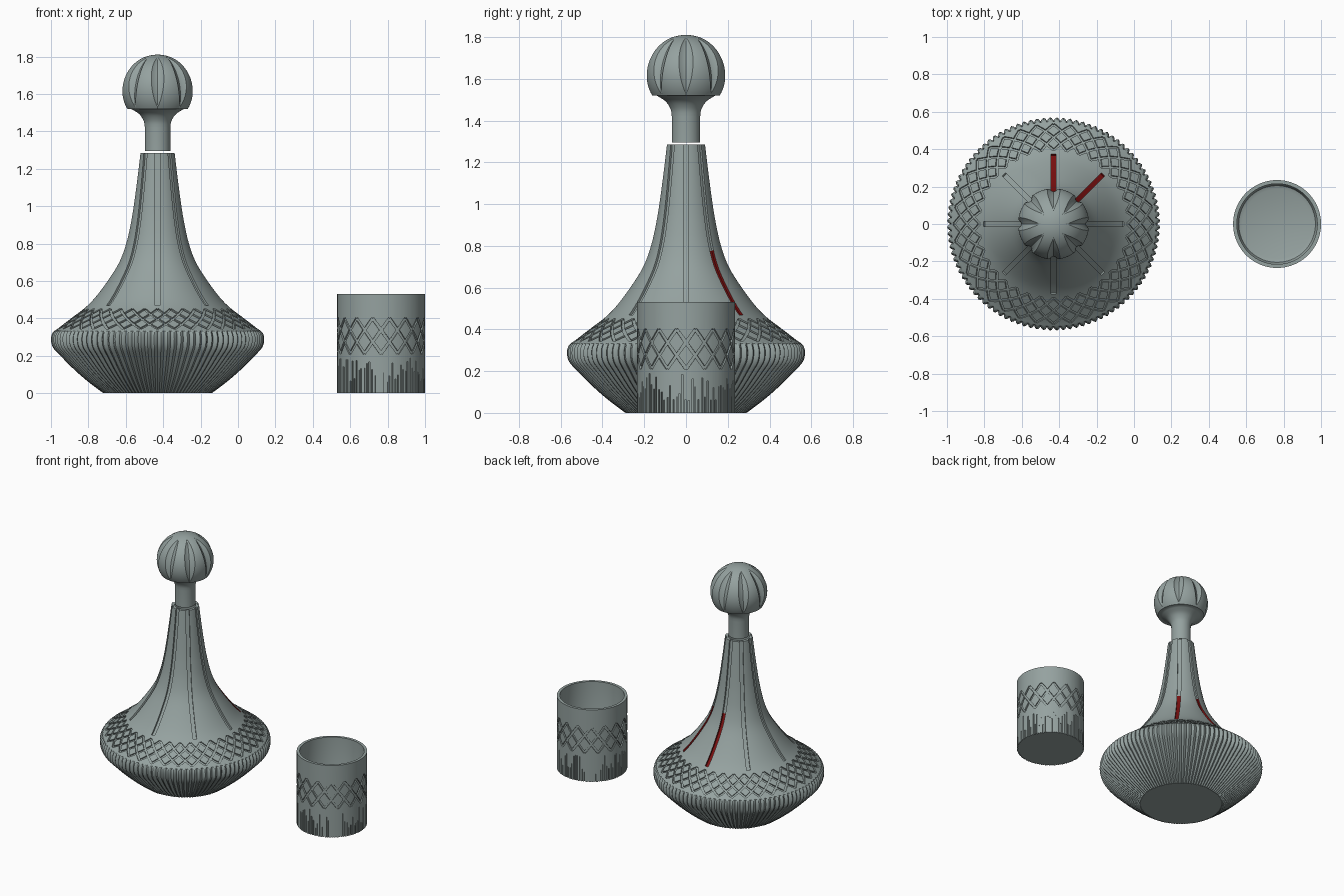
import bpy, bmesh, math, random
from mathutils import Vector

random.seed(4)
TAU = 2 * math.pi

cube = bpy.data.objects.get("Cube")
if cube:
    bpy.data.objects.remove(cube, do_unlink=True)


def material(name, color):
    m = bpy.data.materials.new(name)
    m.use_nodes = True
    m.diffuse_color = color
    m.node_tree.nodes["Principled BSDF"].inputs["Base Color"].default_value = color
    return m


MATERIALS = [material("grey_green", (0.30, 0.36, 0.35, 1)),
             material("dark_red", (0.20, 0.005, 0.005, 1))]


def make_object(name, bm, location):
    bmesh.ops.recalc_face_normals(bm, faces=bm.faces)
    mesh = bpy.data.meshes.new(name)
    bm.to_mesh(mesh)
    bm.free()
    for m in MATERIALS:
        mesh.materials.append(m)
    obj = bpy.data.objects.new(name, mesh)
    obj.location = location
    bpy.context.collection.objects.link(obj)
    return obj


def smooth_profile(pts, steps):
    """Catmull-Rom curve through (radius, height) points."""
    p = [Vector(q) for q in [pts[0]] + pts + [pts[-1]]]
    out = []
    for a, b, c, d in zip(p, p[1:], p[2:], p[3:]):
        for k in range(steps):
            t = k / steps
            v = 0.5 * (2 * b + (c - a) * t + (2 * a - 5 * b + 4 * c - d) * t * t
                       + (3 * b - a - 3 * c + d) * t ** 3)
            out.append((v.x, v.y))
    return out + [pts[-1]]


def lathe(name, profile, cols, location, place=None):
    """Closed turned solid; profile starts and ends on the axis."""
    place = place or (lambda r, z, j: (TAU * j / cols, r, z))
    bm = bmesh.new()
    rows = []
    for r, z in profile:
        if r < 1e-6:
            rows.append([bm.verts.new((0, 0, z))])
            continue
        ring = []
        for j in range(cols):
            a, rr, zz = place(r, z, j)
            ring.append(bm.verts.new((rr * math.cos(a), rr * math.sin(a), zz)))
        rows.append(ring)
    for low, high in zip(rows, rows[1:]):
        for j in range(cols):
            k = (j + 1) % cols
            if len(low) == 1:
                bm.faces.new((low[0], high[j], high[k]))
            elif len(high) == 1:
                bm.faces.new((low[j], low[k], high[0]))
            else:
                bm.faces.new((low[j], low[k], high[k], high[j]))
    return make_object(name, bm, location)


def add_bar(bm, radius_at, z0, z1, a0, a1, width, depth, steps, red_below=-1):
    """Square bar that follows the turned surface, used as a cutter."""
    def point(t):
        z, a = z0 + (z1 - z0) * t, a0 + (a1 - a0) * t
        r = radius_at(z)
        return Vector((r * math.cos(a), r * math.sin(a), z)), a, z

    rings = []
    for i in range(steps + 1):
        t = i / steps
        p, a, z = point(t)
        slope = (radius_at(z + 0.01) - radius_at(z - 0.01)) / 0.02
        normal = Vector((math.cos(a), math.sin(a), -slope)).normalized()
        along = point(t + 0.02)[0] - point(t - 0.02)[0]
        side = along.cross(normal).normalized() * width / 2
        rings.append([bm.verts.new(p + s * side + n * normal)
                      for s, n in ((-1, 0.01), (1, 0.01), (1, -depth), (-1, -depth))])
    faces = [bm.faces.new(rings[0]), bm.faces.new(rings[-1][::-1])]
    for low, high in zip(rings, rings[1:]):
        for j in range(4):
            k = (j + 1) % 4
            faces.append(bm.faces.new((low[j], low[k], high[k], high[j])))
    for f in faces:
        f.material_index = int(f.calc_center_median().z < red_below)


def carve(obj, bars):
    """Cut a set of bars, given as add_bar arguments, out of the object."""
    bm = bmesh.new()
    for bar in bars:
        add_bar(bm, *bar)
    cutter = make_object("groove_cutter", bm, obj.location)
    cutter.hide_render = True
    mod = obj.modifiers.new("grooves", "BOOLEAN")
    mod.operation, mod.solver, mod.object = "DIFFERENCE", "MANIFOLD", cutter
    graph = bpy.context.evaluated_depsgraph_get()
    result = bpy.data.meshes.new_from_object(obj.evaluated_get(graph))
    obj.modifiers.clear()
    obj.data = result
    bpy.data.objects.remove(cutter, do_unlink=True)


def lattice(obj, radius_at, z0, z1, count, periods, width, depth):
    for hand in (-1, 1):
        turn = hand * periods * TAU / count
        carve(obj, [(radius_at, z0, z1, TAU * i / count, TAU * i / count + turn,
                     width, depth, 8) for i in range(count)])


def finish(obj, angle):
    bpy.ops.object.select_all(action="DESELECT")
    obj.select_set(True)
    bpy.context.view_layer.objects.active = obj
    bpy.ops.object.shade_smooth_by_angle(angle=math.radians(angle))


# Decanter: ribbed bowl, lattice shoulder and fluted neck
BOTTLE = (-0.43, 0, 0)
RIBS = 100
outer = smooth_profile(
    [(0.29, 0), (0.37, 0.06), (0.445, 0.125), (0.515, 0.195), (0.56, 0.245),
     (0.57, 0.29), (0.56, 0.325), (0.527, 0.35), (0.46, 0.402), (0.39, 0.455),
     (0.335, 0.51), (0.267, 0.6), (0.205, 0.7), (0.168, 0.8), (0.145, 0.9),
     (0.128, 1.0), (0.108, 1.15), (0.092, 1.285)], 4)
cavity = [(0.07, 1.285), (0.085, 1.15), (0.105, 1.0), (0.14, 0.8), (0.23, 0.6),
          (0.36, 0.42), (0.5, 0.31), (0.5, 0.25), (0.26, 0.05), (0, 0.05)]


def bottle_radius(z):
    if z >= outer[-1][1]:
        return outer[-1][0]
    for (r0, za), (r1, zb) in zip(outer, outer[1:]):
        if z <= zb:
            return r0 + (r1 - r0) * (z - za) / (zb - za)


def ribbed(r, z, j):
    on_outside = r > bottle_radius(max(z, 0)) - 0.005
    fade = min(1, max(0, (0.337 - z) / 0.012)) if on_outside else 0
    valley = 1 - abs(math.sin(math.pi * j / 4))
    return TAU * j / (RIBS * 4), r - 0.017 * fade * valley * r / 0.57, z


decanter = lathe("decanter", [(0, 0)] + outer + cavity, RIBS * 4, BOTTLE, ribbed)
carve(decanter, [(bottle_radius, 0.468, 1.3, i * TAU / 8, i * TAU / 8, 0.025, 0.012, 32,
                  0.78 if i in (1, 2) else -1) for i in range(8)])
lattice(decanter, bottle_radius, 0.345, 0.45, 36, 2, 0.014, 0.009)
finish(decanter, 30)

# Stopper: stem flaring into a ball with lens-shaped flutes
BALL_R, BALL_Z = 0.19, 1.62


def fluted(r, z, j):
    sector, c = divmod(j, 12)
    s = (math.degrees(math.atan2(z - BALL_Z, r)) - 19) / 48
    lens = max(0, 1 - s * s) if z > 1.521 else 0
    half = max(0.002, 0.034 * lens) / r
    if c < 5:
        u = c / 2 - 1
        a, k = u * half, 1 - 0.022 / BALL_R * lens * (1 - u * u)
    else:
        a, k = half + (c - 4) / 8 * (TAU / 8 - 2 * half), 1
    return sector * TAU / 8 + a, r * k, BALL_Z + (z - BALL_Z) * k


ball = []
for i in range(29):
    e = math.radians(-31.7 + 121.7 * i / 28)
    ball.append((BALL_R * math.cos(e) if i < 28 else 0, BALL_Z + BALL_R * math.sin(e)))
flare = smooth_profile([(0.068, 1.42), (0.074, 1.455), (0.098, 1.492), (0.14, 1.519)], 4)
stopper = lathe("stopper", [(0, 1.295), (0.068, 1.295)] + flare + ball, 96, BOTTLE, fluted)
finish(stopper, 30)

# Tumbler: lattice band above random vertical cuts
GLASS_R = 0.235
tumbler = lathe("tumbler", [(0, 0), (GLASS_R, 0), (GLASS_R, 0.53), (0.215, 0.53), (0.215, 0.09),
                            (0.205, 0.068), (0.185, 0.06), (0, 0.06)], 120, (0.765, 0, 0))


def glass_radius(z):
    return GLASS_R


lattice(tumbler, glass_radius, 0.212, 0.4, 16, 1.5, 0.015, 0.009)
cuts = []
for i in range(96):
    a = (i + random.uniform(-0.2, 0.2)) * TAU / 96
    cuts.append((glass_radius, -0.01, random.uniform(0.05, 0.19), a, a,
                 random.uniform(0.004, 0.008), 0.008, 1))
carve(tumbler, cuts)
finish(tumbler, 30)
